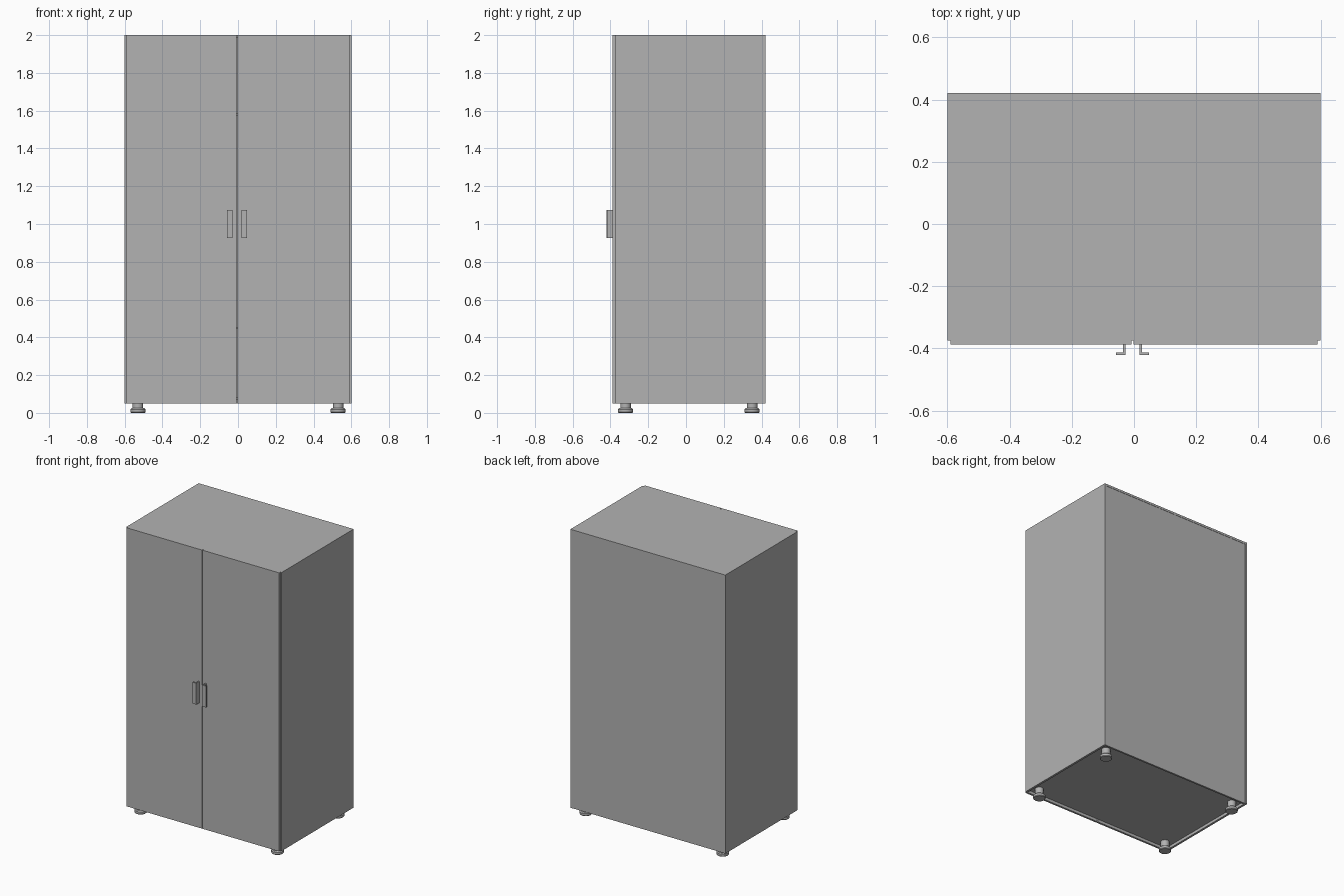
import bpy
import bmesh
from math import cos, sin, tau

cube = bpy.data.objects.get("Cube")
if cube:
    bpy.data.objects.remove(cube, do_unlink=True)

grey = bpy.data.materials.new("plain_grey")
grey.use_nodes = True
colour = (0.45, 0.45, 0.45, 1)
grey.diffuse_color = colour
grey.node_tree.nodes["Principled BSDF"].inputs["Base Color"].default_value = colour


def finish(name, bm):
    bmesh.ops.recalc_face_normals(bm, faces=bm.faces)
    mesh = bpy.data.meshes.new(name)
    bm.to_mesh(mesh)
    bm.free()
    mesh.materials.append(grey)
    obj = bpy.data.objects.new(name, mesh)
    bpy.context.collection.objects.link(obj)
    return obj


def prism(name, outline, z0, z1):
    """Extrude an xy outline from z0 up to z1."""
    bm = bmesh.new()
    face = bm.faces.new([bm.verts.new((x, y, z0)) for x, y in outline])
    top = bmesh.ops.extrude_face_region(bm, geom=[face])
    verts = [v for v in top["geom"] if isinstance(v, bmesh.types.BMVert)]
    bmesh.ops.translate(bm, verts=verts, vec=(0, 0, z1 - z0))
    return finish(name, bm)


def box(name, x0, x1, y0, y1, z0, z1):
    return prism(name, [(x0, y0), (x1, y0), (x1, y1), (x0, y1)], z0, z1)


def lathe(name, profile, cx, cy, sides=24):
    """Stack rings of (radius, z) and cap both ends."""
    bm = bmesh.new()
    rings = [[bm.verts.new((cx + r * cos(tau * i / sides), cy + r * sin(tau * i / sides), z))
              for i in range(sides)] for r, z in profile]
    for low, high in zip(rings, rings[1:]):
        for i in range(sides):
            j = (i + 1) % sides
            bm.faces.new((low[i], low[j], high[j], high[i]))
    bm.faces.new(rings[0])
    bm.faces.new(rings[-1])
    obj = finish(name, bm)
    bpy.ops.object.select_all(action="DESELECT")
    obj.select_set(True)
    bpy.context.view_layer.objects.active = obj
    bpy.ops.object.shade_smooth_by_angle()
    return obj


W, FRONT, BACK = 0.6, -0.374, 0.422
BASE, TOP, T = 0.05, 2.0, 0.015
FLOOR = BASE + 0.02
GAP = -0.005           # centre of the slit between the doors
inner = W - T

# Carcass, with the floor raised inside the sides
box("top_panel", -inner, inner, FRONT, BACK, TOP - T, TOP)
box("back_panel", -inner, inner, BACK - T, BACK - 0.002, BASE, TOP - T)
box("floor_panel", -inner, inner, FRONT, BACK - T, FLOOR, FLOOR + T)
for i, z in enumerate((0.45, 1.58)):
    box(f"shelf_{i + 1}", -inner, inner, FRONT + 0.01, BACK - T, z - 0.006, z + 0.006)

for side, s in (("left", 1), ("right", -1)):
    box(f"{side}_side_panel", s * inner, s * W, FRONT, BACK, BASE, TOP)

    # Door standing slightly inside the outer edge
    box(f"{side}_door", GAP + s * 0.003, s * 0.59, -0.388, FRONT, BASE, TOP)

    # L-shaped pull, flange turned away from the slit
    pull = [(0.023, -0.388), (0.023, -0.422), (0.053, -0.422),
            (0.053, -0.414), (0.031, -0.414), (0.031, -0.388)]
    prism(f"{side}_handle", [(GAP + s * x, y) for x, y in pull], 0.925, 1.075)

    # Turned feet
    foot = [(0.037, 0), (0.04, 0.004), (0.04, 0.019), (0.034, 0.025),
            (0.028, 0.026), (0.028, FLOOR)]
    for end, y in (("front", -0.32), ("back", 0.35)):
        lathe(f"{end}_{side}_foot", foot, s * 0.53, y)
